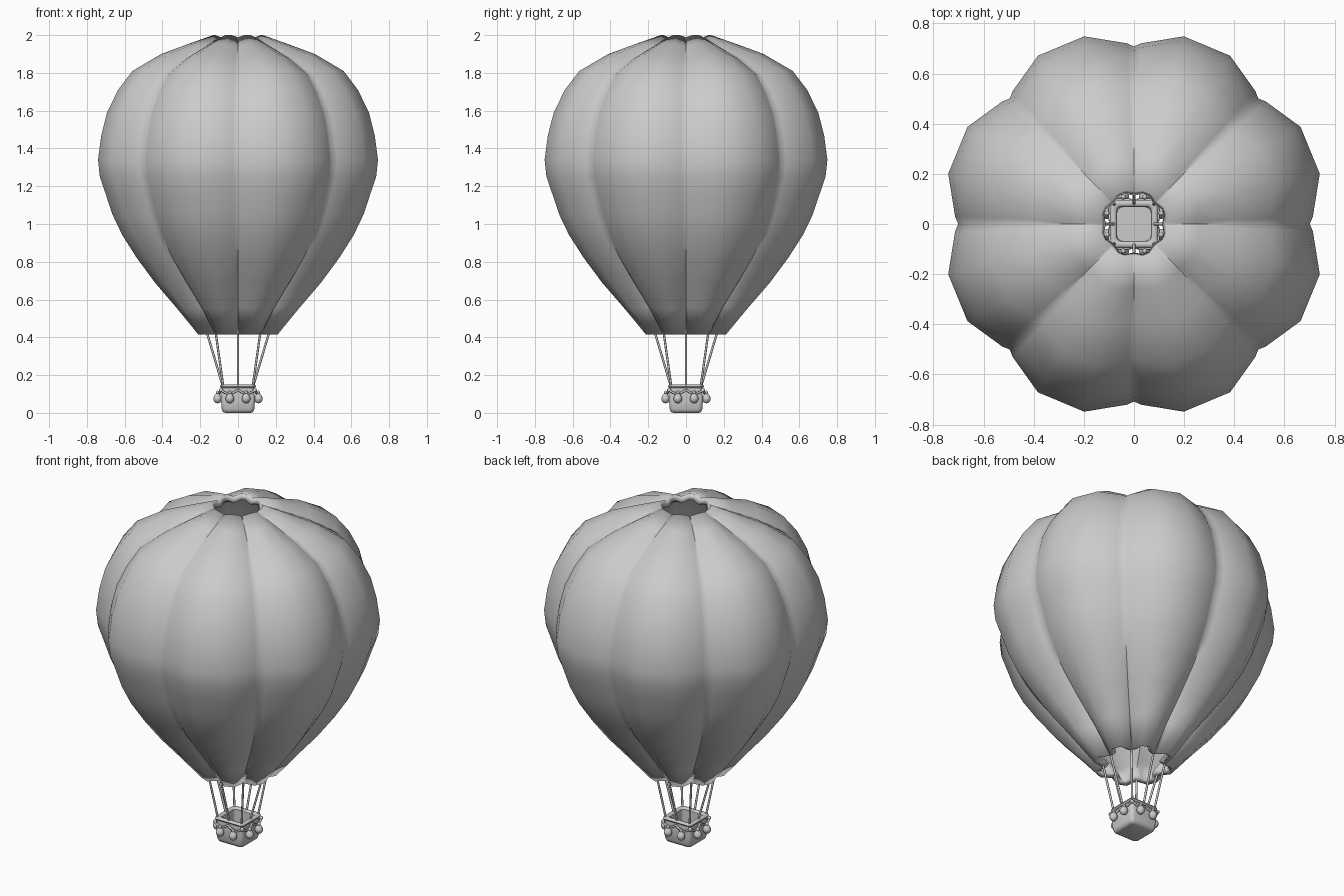
import bpy, bmesh, math
from mathutils import Vector

if "Cube" in bpy.data.objects:
    bpy.data.objects.remove(bpy.data.objects["Cube"])

GREY = (0.6, 0.6, 0.6, 1)
mat = bpy.data.materials.new("plain grey")
mat.use_nodes = True
mat.diffuse_color = GREY
mat.node_tree.nodes["Principled BSDF"].inputs["Base Color"].default_value = GREY


def finish(obj, name, angle=50):
    obj.name = name
    obj.data.materials.append(mat)
    bpy.ops.object.select_all(action='DESELECT')
    obj.select_set(True)
    bpy.context.view_layer.objects.active = obj
    if obj.type == 'MESH':
        bpy.ops.object.shade_smooth_by_angle(angle=math.radians(angle))
    return obj


def loft(name, rings, cap=False, closed=False, angle=50):
    """Bridge a stack of equal-length point rings into one skin."""
    bm = bmesh.new()
    rows = [[bm.verts.new(p) for p in ring] for ring in rings]
    pairs = list(zip(rows, rows[1:]))
    if closed:
        pairs.append((rows[-1], rows[0]))
    for a, b in pairs:
        n = len(a)
        for i in range(n):
            j = (i + 1) % n
            bm.faces.new((a[i], a[j], b[j], b[i]))
    if cap:
        bm.faces.new(rows[0][::-1])
        bm.faces.new(rows[-1])
    bmesh.ops.recalc_face_normals(bm, faces=bm.faces)
    mesh = bpy.data.meshes.new(name)
    bm.to_mesh(mesh)
    bm.free()
    obj = bpy.data.objects.new(name, mesh)
    bpy.context.collection.objects.link(obj)
    return finish(obj, name, angle)


def tube(name, points, radius, smooth=False):
    """Round cord following a path."""
    data = bpy.data.curves.new(name, 'CURVE')
    data.dimensions = '3D'
    data.bevel_depth = radius
    data.bevel_resolution = 2
    data.use_fill_caps = True
    spline = data.splines.new('POLY')
    spline.points.add(len(points) - 1)
    for sp, p in zip(spline.points, points):
        sp.co = (*p, 1)
    obj = bpy.data.objects.new(name, data)
    bpy.context.collection.objects.link(obj)
    return finish(obj, name)


def turn(x, y, quarter):
    for _ in range(quarter):
        x, y = -y, x
    return x, y


# Envelope: eight gores, each ring given as ridge radius, height, valley inset, valley drop
profile = [(.22, .415, .055, 0), (.335, .55, .06, -.01), (.46, .69, .062, -.01),
           (.56, .82, .064, 0), (.64, .94, .065, 0), (.695, 1.05, .065, 0),
           (.733, 1.16, .066, 0), (.765, 1.25, .067, 0), (.775, 1.34, .067, 0),
           (.757, 1.47, .066, 0), (.725, 1.59, .064, .005), (.664, 1.71, .06, .015),
           (.585, 1.81, .05, .02), (.425, 1.90, .035, .025), (.27, 1.955, .02, .02),
           (.138, 2.0, .01, .012)]
gore = [(0, 1), (2.3, .8), (15, 0), (30, 0), (42.7, .8)]  # angle, valley weight


def gore_ring(r, z, inset, drop):
    pts = []
    for g in range(8):
        for deg, w in gore:
            a = math.radians(45 * g + deg)
            rad = r - inset * w
            pts.append((.99 * rad * math.cos(a), rad * math.sin(a), z - drop * w))
    return pts


envelope = loft("envelope", [gore_ring(*p) for p in profile])
cloth = envelope.modifiers.new("cloth thickness", 'SOLIDIFY')
cloth.thickness = .035
cloth.offset = -1


# Basket: rounded square shell with an open top
def square_ring(w, z, corner=.02):
    pts = []
    for q in range(4):
        for s in range(5):
            a = math.radians(90 * q + 22.5 * s)
            cx, cy = turn(w - corner, w - corner, q)
            pts.append((cx + corner * math.cos(a), cy + corner * math.sin(a), z))
    return pts


loft("basket", [square_ring(*p) for p in
                [(.068, 0), (.08, .005), (.086, .02), (.09, .07), (.085, .14),
                 (.07, .14), (.067, .02)]], cap=True)

# Rim: padded roll around the basket mouth
rim = []
for i in range(8):
    a = math.tau * i / 8
    rim.append(square_ring(.082 + .013 * math.cos(a), .14 + .01 * math.sin(a)))
loft("basket_rim", rim, closed=True)

# Ropes: one from each valley of the envelope to the basket rim
for i in range(8):
    a = math.tau * i / 8
    top = Vector((.172 * math.cos(a), .172 * math.sin(a), .45))
    reach = .08 if i % 2 == 0 else .078 * math.sqrt(2)
    low = Vector((reach * math.cos(a), reach * math.sin(a), .14))
    tube(f"rope_{i + 1}", [low, top], .006)

# Swags and sandbags: two on each side of the basket
for q in range(4):
    path = []
    for i in range(17):
        t = -.092 + .184 * i / 16
        sag = abs(math.sin(math.tau * i / 16))
        path.append((*turn(t, -.093 - .004 * sag, q), .122 - .02 * sag))
    tube(f"swag_{q + 1}", path, .006)
    for side in (-1, 1):
        x, y = turn(.043 * side, -.108, q)
        bpy.ops.mesh.primitive_uv_sphere_add(segments=16, ring_count=10, radius=.023,
                                             location=(x, y, .078))
        bag = finish(bpy.context.object, f"sandbag_{q + 1}_{'a' if side < 0 else 'b'}")
        for v in bag.data.vertices:
            up = max(0, v.co.z / .023)
            v.co.x *= 1 - .35 * up
            v.co.y *= 1 - .35 * up
            v.co.z *= 1.2
        bpy.ops.mesh.primitive_uv_sphere_add(segments=10, ring_count=6, radius=.01,
                                             location=(x, y, .108))
        finish(bpy.context.object, f"bag_knot_{q + 1}_{'a' if side < 0 else 'b'}")
    # Corner knots where the swags meet
    x, y = turn(.09, -.09, q)
    bpy.ops.mesh.primitive_uv_sphere_add(segments=10, ring_count=6, radius=.011,
                                         location=(x, y, .12))
    finish(bpy.context.object, f"corner_knot_{q + 1}")
